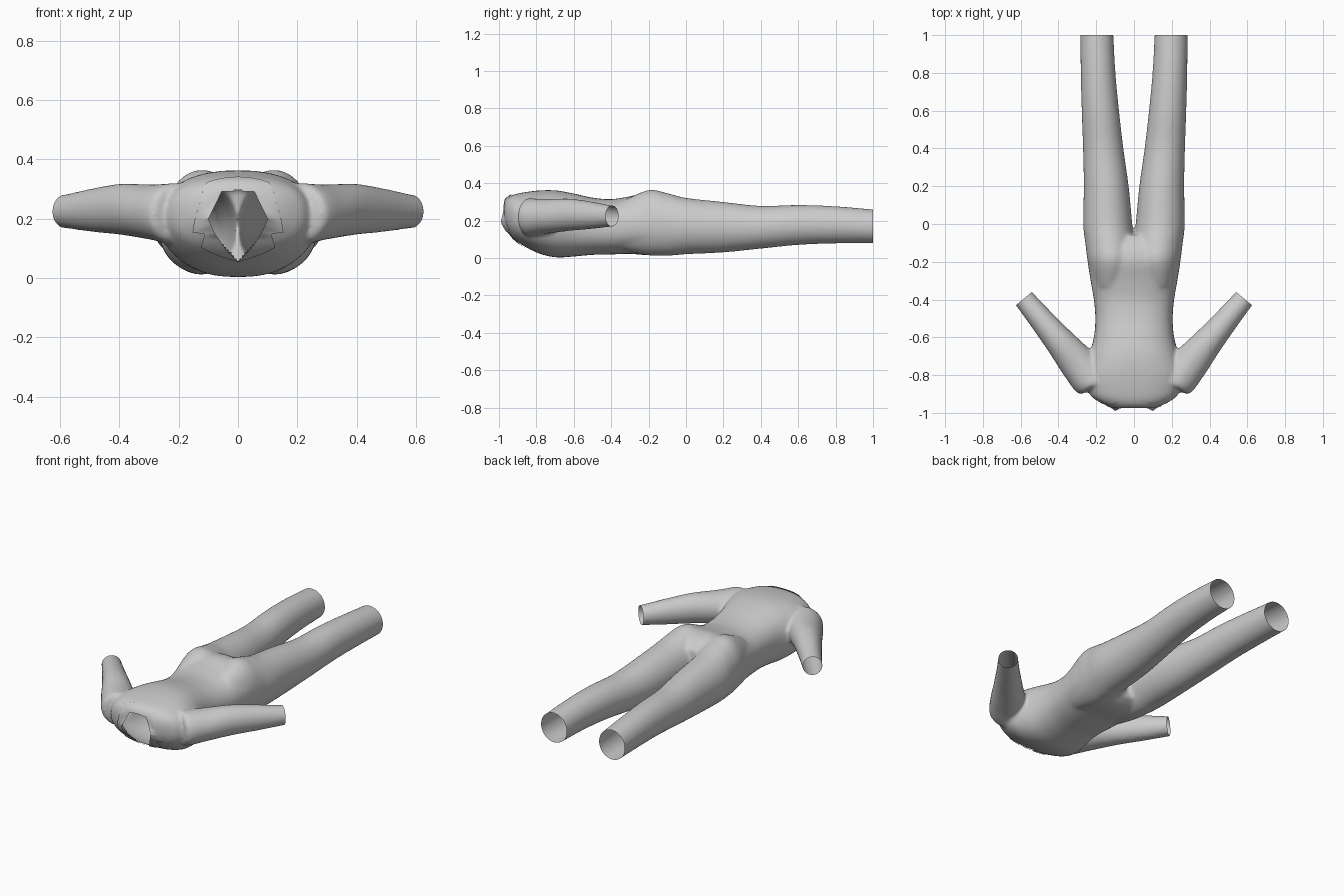
import bpy, bmesh, math
from mathutils import Vector

if "Cube" in bpy.data.objects:
    bpy.data.objects.remove(bpy.data.objects["Cube"])


def spline(rows, steps=6):
    """Catmull-Rom interpolation through rows of numbers."""
    out = []
    for i in range(len(rows) - 1):
        a, b, c, d = (rows[max(0, min(len(rows) - 1, i + k))] for k in (-1, 0, 1, 2))
        for s in range(steps):
            t = s / steps
            out.append([q + .5 * t * (r - p + t * (2*p - 5*q + 4*r - w + t * (3*(q - r) + w - p)))
                        for p, q, r, w in zip(a, b, c, d)])
    return out + [list(rows[-1])]


def loft(bm, sections, u, n=40, power=2.0, sx=1):
    """Closed tube; section = x, y, half width, z bottom, z top; u = width axis."""
    rings = []
    for x, y, r, z0, z1 in spline(sections):
        ring = []
        for k in range(n):
            a = 2 * math.pi * k / n
            c, s = math.cos(a), math.sin(a)
            c = math.copysign(abs(c) ** (2 / power), c) * r
            s = math.copysign(abs(s) ** (2 / power), s) * (z1 - z0) / 2
            ring.append(bm.verts.new((sx * (x + u[0] * c), y + u[1] * c, (z0 + z1) / 2 + s)))
        rings.append(ring)
    for a, b in zip(rings, rings[1:]):
        for k in range(n):
            bm.faces.new((a[k], a[(k+1) % n], b[(k+1) % n], b[k]))
    bm.faces.new(rings[0])
    bm.faces.new(rings[-1])


def make_object(name, bm):
    me = bpy.data.meshes.new(name)
    bm.to_mesh(me)
    bm.free()
    ob = bpy.data.objects.new(name, me)
    bpy.context.collection.objects.link(ob)
    bpy.ops.object.select_all(action='DESELECT')
    bpy.context.view_layer.objects.active = ob
    ob.select_set(True)
    return ob


TORSO = [(0, -.97, .12, .17, .31), (0, -.945, .18, .13, .33), (0, -.9, .235, .085, .345),
         (0, -.8, .265, .03, .36), (0, -.7, .24, .004, .362), (0, -.6, .213, .008, .345),
         (0, -.5, .205, .017, .323), (0, -.4, .213, .019, .315), (0, -.3, .23, .022, .33),
         (0, -.2, .245, .015, .352), (0, -.12, .24, .02, .335), (0, -.06, .19, .05, .29)]
LEG = [(.125, -.33, .09, .04, .31), (.12, -.2, .125, .014, .364), (.128, -.1, .13, .012, .347),
       (.139, 0, .13, .02, .322), (.147, .2, .119, .03, .30), (.163, .4, .107, .05, .279),
       (.178, .6, .099, .07, .284), (.19, .8, .092, .078, .277), (.197, 1, .088, .079, .26),
       (.2, 1.06, .087, .079, .257)]
ARM_DIR = Vector((.64, .77, 0)).normalized()
ARM_END = Vector((.583, -.395, .225))
ARM = [(.17, -.82, .09, .12, .325), (.218, -.834, .1, .115, .32), (.295, -.74, .098, .13, .315),
       (.39, -.626, .08, .145, .318), (.487, -.51, .066, .155, .302), (.583, -.395, .056, .168, .281),
       (.622, -.349, .054, .17, .279)]

# Body suit: torso, legs and sleeves fused into one smooth skin
bm = bmesh.new()
loft(bm, TORSO, (1, 0), power=2.4)
for side in (1, -1):
    loft(bm, LEG, (1, 0), sx=side)
    loft(bm, ARM, (ARM_DIR.y, -ARM_DIR.x), sx=side)
bmesh.ops.recalc_face_normals(bm, faces=bm.faces)
suit = make_object("body_suit", bm)
m = suit.modifiers.new("fuse", 'REMESH')
m.mode = 'VOXEL'
m.voxel_size = .009
bpy.ops.object.modifier_apply(modifier=m.name)
m = suit.modifiers.new("soften", 'SMOOTH')
m.factor, m.iterations = .5, 14
bpy.ops.object.modifier_apply(modifier=m.name)

# Collar: folded band from the neck edge to the lapel outline
INNER = [(0, -.955, .295), (.055, -.965, .29), (.1, -.99, .2), (.092, -.985, .18),
         (.075, -.965, .145), (.06, -.94, .125), (0, -.862, .06)]
OUTER = [(0, -.925, .333), (.1, -.93, .302), (.143, -.955, .2), (.152, -.94, .155),
         (.112, -.955, .148), (.125, -.91, .105), (0, -.857, .056)]
bm = bmesh.new()
for side in (1, -1):
    rows = [[bm.verts.new((side * x, y, z)) for x, y, z in row] for row in (INNER, OUTER)]
    for i in range(len(INNER) - 1):
        f = [rows[0][i], rows[0][i+1], rows[1][i+1], rows[1][i]]
        bm.faces.new(f if side > 0 else f[::-1])
bmesh.ops.remove_doubles(bm, verts=bm.verts, dist=.001)
bmesh.ops.subdivide_edges(bm, edges=bm.edges, cuts=3, use_grid_fill=True)
bmesh.ops.recalc_face_normals(bm, faces=bm.faces)
collar = make_object("collar", bm)
m = collar.modifiers.new("rest_on_suit", 'SHRINKWRAP')
m.target = suit
m.wrap_mode = 'OUTSIDE'
m.offset = .005
bpy.ops.object.modifier_apply(modifier=m.name)
bpy.ops.object.shade_smooth_by_angle(angle=math.radians(40))


def neck_half_width(z):
    pts = [(.057, 0), (.14, .077), (.2, .106), (.285, .07), (.3, 0)]
    for (z0, w0), (z1, w1) in zip(pts, pts[1:]):
        if z0 <= z <= z1:
            return w0 + (w1 - w0) * (z - z0) / (z1 - z0)
    return -1


# Open the neck, trouser hems and cuffs
bm = bmesh.new()
bm.from_mesh(suit.data)
hole = [f for f in bm.faces if f.calc_center_median().y < -.82
        and abs(f.calc_center_median().x) < neck_half_width(f.calc_center_median().z)]
bmesh.ops.delete(bm, geom=hole, context='FACES')


def trim(point, normal, keep):
    faces = [f for f in bm.faces if all(keep(v.co) for v in f.verts)]
    geom = list({e for f in faces for e in list(f.verts) + list(f.edges)}) + faces
    bmesh.ops.bisect_plane(bm, geom=geom, plane_co=point, plane_no=normal, clear_outer=True)


trim((0, 1, 0), (0, 1, 0), lambda c: c.y > .8)
for side in (1, -1):
    flip = Vector((side, 1, 1))
    trim(ARM_END * flip, ARM_DIR * flip, lambda c: c.x * side > .4)
bm.to_mesh(suit.data)
bm.free()
bpy.ops.object.select_all(action='DESELECT')
bpy.context.view_layer.objects.active = suit
suit.select_set(True)
bpy.ops.object.shade_smooth_by_angle(angle=math.radians(60))
